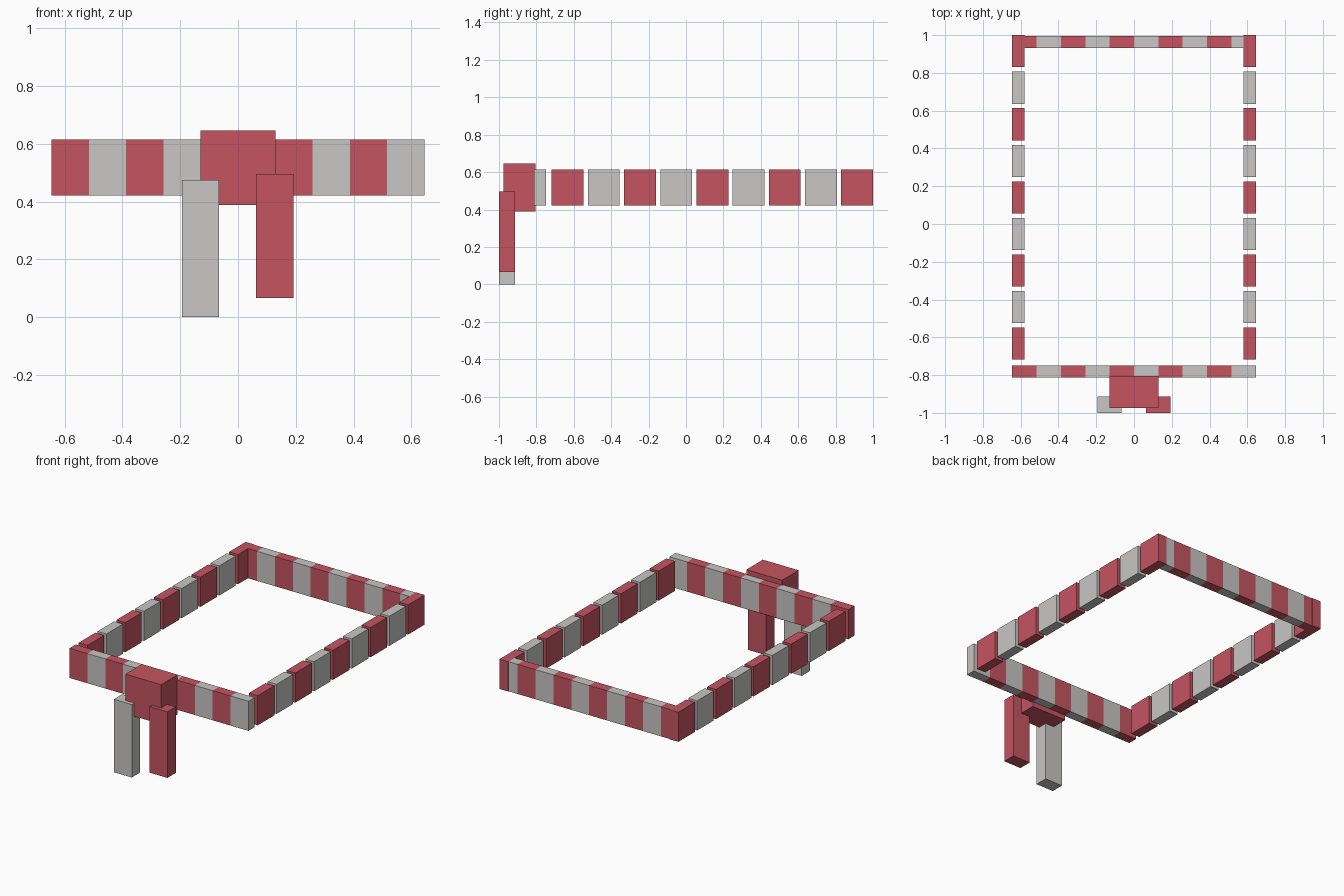
import bpy
import bmesh
import math
from mathutils import Matrix, Vector

cube = bpy.data.objects.get("Cube")
if cube:
    bpy.data.objects.remove(cube, do_unlink=True)


def make_material(name, rgb):
    mat = bpy.data.materials.new(name)
    mat.use_nodes = True
    color = (*rgb, 1.0)
    mat.diffuse_color = color
    mat.node_tree.nodes["Principled BSDF"].inputs["Base Color"].default_value = color
    return mat


red = make_material("soft red", (0.56, 0.09, 0.118))
grey = make_material("pale grey", (0.58, 0.57, 0.555))


def box(name, x, y, z, mats, stripe=None):
    """Box from (min, max) ranges; stripe cuts it along x into alternating colours."""
    lo, hi = Vector((x[0], y[0], z[0])), Vector((x[1], y[1], z[1]))
    bm = bmesh.new()
    bmesh.ops.create_cube(bm, size=1, matrix=Matrix.Translation((lo + hi) / 2)
                          @ Matrix.Diagonal((*(hi - lo), 1)))
    if stripe:
        for i in range(-4, 5):
            bmesh.ops.bisect_plane(bm, geom=bm.verts[:] + bm.edges[:] + bm.faces[:],
                                   plane_co=(i * stripe, 0, 0), plane_no=(1, 0, 0))
        for f in bm.faces:
            cx = f.calc_center_median().x * 0.999
            f.material_index = (math.floor(cx / stripe) + 1) % 2
    mesh = bpy.data.meshes.new(name)
    bm.to_mesh(mesh)
    bm.free()
    for m in mats:
        mesh.materials.append(m)
    obj = bpy.data.objects.new(name, mesh)
    bpy.context.collection.objects.link(obj)
    return obj


HALF, THICK, STRIPE = 0.645, 0.064, 0.129
RAIL_Z = (0.422, 0.615)
INNER = HALF - THICK

# Striped front and back rails
box("front_rail", (-HALF, HALF), (-0.813, -0.749), RAIL_Z, [red, grey], STRIPE)
box("back_rail", (-INNER, INNER), (0.932, 0.996), RAIL_Z, [red, grey], STRIPE)

# Separate blocks along both sides, alternating from the back
LENGTH, PITCH = 0.17, 0.1935
for side, x in (("left", (INNER, HALF)), ("right", (-HALF, -INNER))):
    for i in range(9):
        end = 1 - i * PITCH
        box(f"{side}_side_block_{i + 1}", x, (end - LENGTH, end), RAIL_Z,
            [grey if i % 2 else red])

# Buckle block with two hanging straps
box("buckle", (-0.129, 0.129), (-0.975, -0.805), (0.389, 0.647), [red])
box("right_strap", (-0.194, -0.065), (-1, -0.914), (0, 0.475), [grey])
box("left_strap", (0.063, 0.192), (-1, -0.914), (0.066, 0.496), [red])
